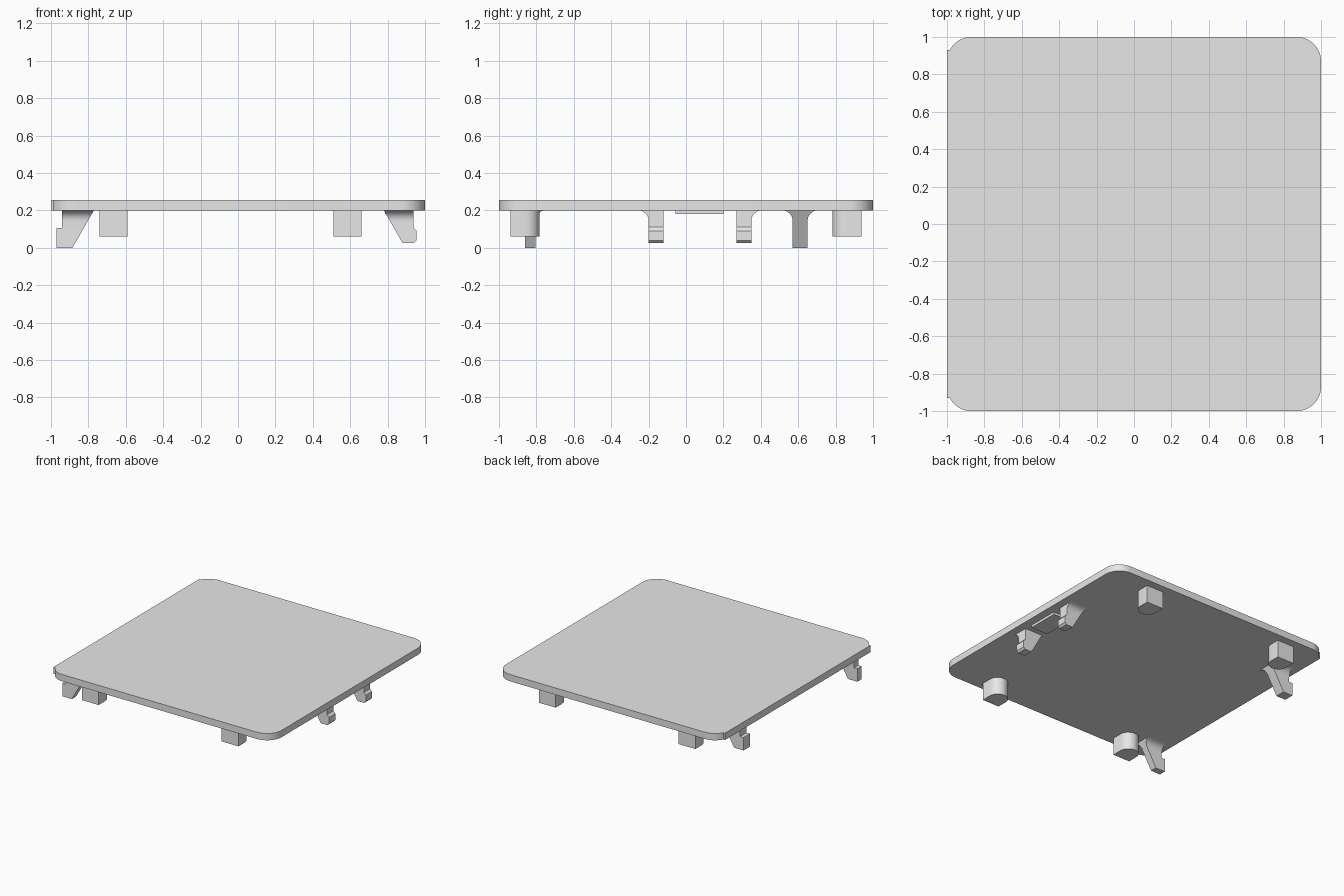
import bpy, bmesh, math

if "Cube" in bpy.data.objects:
    bpy.data.objects.remove(bpy.data.objects["Cube"])

Z0, Z1 = 0.20, 0.255   # underside and top of the plate
FILLET = 0.055         # flare radius where clips meet the plate

grey = bpy.data.materials.new("light grey plastic")
grey.diffuse_color = (0.8, 0.8, 0.8, 1)
grey.use_nodes = True
grey.node_tree.nodes["Principled BSDF"].inputs["Base Color"].default_value = grey.diffuse_color


def finish(name, bm):
    bmesh.ops.recalc_face_normals(bm, faces=bm.faces)
    mesh = bpy.data.meshes.new(name)
    bm.to_mesh(mesh)
    bm.free()
    mesh.materials.append(grey)
    ob = bpy.data.objects.new(name, mesh)
    bpy.context.collection.objects.link(ob)
    bpy.ops.object.select_all(action='DESELECT')
    ob.select_set(True)
    bpy.context.view_layer.objects.active = ob
    bpy.ops.object.shade_smooth_by_angle(angle=math.radians(30))
    return ob


def loft(name, rings):
    """Stack closed rings of 3D points into a capped solid."""
    bm = bmesh.new()
    rows = [[bm.verts.new(p) for p in ring] for ring in rings]
    n = len(rows[0])
    for a, b in zip(rows, rows[1:]):
        for i in range(n):
            j = (i + 1) % n
            bm.faces.new((a[i], a[j], b[j], b[i]))
    bm.faces.new(rows[0])
    bm.faces.new(rows[-1])
    return finish(name, bm)


def prism(name, outline, z0, z1):
    return loft(name, [[(x, y, z) for x, y in outline] for z in (z0, z1)])


def arc(cx, cy, r, a0, a1, n=12):
    angles = [math.radians(a0 + (a1 - a0) * i / n) for i in range(n + 1)]
    return [(cx + r * math.cos(a), cy + r * math.sin(a)) for a in angles]


# Plate: rounded square whose left edge is a strip stepping into the corners
R, C, STEP = 0.13, 0.87, 0.93
cut = math.degrees(math.asin((STEP - C) / R))
outline = arc(C, -C, R, -90, 0) + arc(C, C, R, 0, 90)
outline += arc(-C, C, R, 90, 180 - cut) + [(-1, STEP), (-1, -STEP)]
outline += arc(-C, -C, R, 180 + cut, 270)
prism("plate", outline, Z0, Z1)

# Locating pegs: square outside, rounded towards the middle of the plate
for side, s in (("front", -1), ("back", 1)):
    for hand, cx in (("left", -0.665), ("right", 0.585)):
        r = 0.075
        shape = [(cx - r, 0.937), (cx + r, 0.937)] + arc(cx, 0.857, r, 0, -180)
        prism(f"{side}_{hand}_peg", [(x, s * y) for x, y in shape], 0.06, Z0)


def clip(name, levels, y0, y1, flare0, flare1):
    """Clip from (z, x0, x1) levels, flared in y near the plate."""
    rings = []
    for (za, a0, a1), (zb, b0, b1) in zip(levels, levels[1:]):
        zs = [za, zb]
        if zb == Z0:   # curved flare in the last section
            zs = [za] + [Z0 - FILLET * (1 - math.sin(math.pi / 16 * i)) for i in range(9)]
        for z in zs:
            t = (z - za) / (zb - za) if zb > za else float(len(rings) and z == zb)
            if zb == za:
                continue
            h = max(0, z - (Z0 - FILLET))
            f = FILLET - math.sqrt(max(0, FILLET ** 2 - h ** 2))
            x0, x1 = a0 + (b0 - a0) * t, a1 + (b1 - a1) * t
            ya, yb = y0 - f * flare0, y1 + f * flare1
            ring = [(x0, ya, z), (x1, ya, z), (x1, yb, z), (x0, yb, z)]
            if not rings or ring != rings[-1]:
                rings.append(ring)
    return loft(name, rings)


# Left hooks: outward toe at the foot, sloping inner face
left = [(0, -0.97, -0.885), (0.105, -0.97, -0.825),
        (0.105, -0.94, -0.825), (Z0, -0.94, -0.77)]
clip("left_front_hook", left, -0.86, -0.805, 1, 1)
clip("left_back_hook", left, 0.57, 0.65, 1, 1)

# Right snap clips: small bulge near the foot, flared on their outer sides
right = [(0.025, 0.88, 0.94), (0.04, 0.871, 0.955), (0.09, 0.843, 0.955),
         (0.11, 0.831, 0.937), (0.13, 0.82, 0.937), (Z0, 0.78, 0.937)]
clip("right_front_clip", right, -0.2, -0.12, 1, 0)
clip("right_back_clip", right, 0.27, 0.35, 0, 1)

# Shallow pad between the right clips
prism("right_pad", [(0.785, -0.055), (0.935, -0.055), (0.935, 0.2), (0.785, 0.2)], 0.18, Z0)
